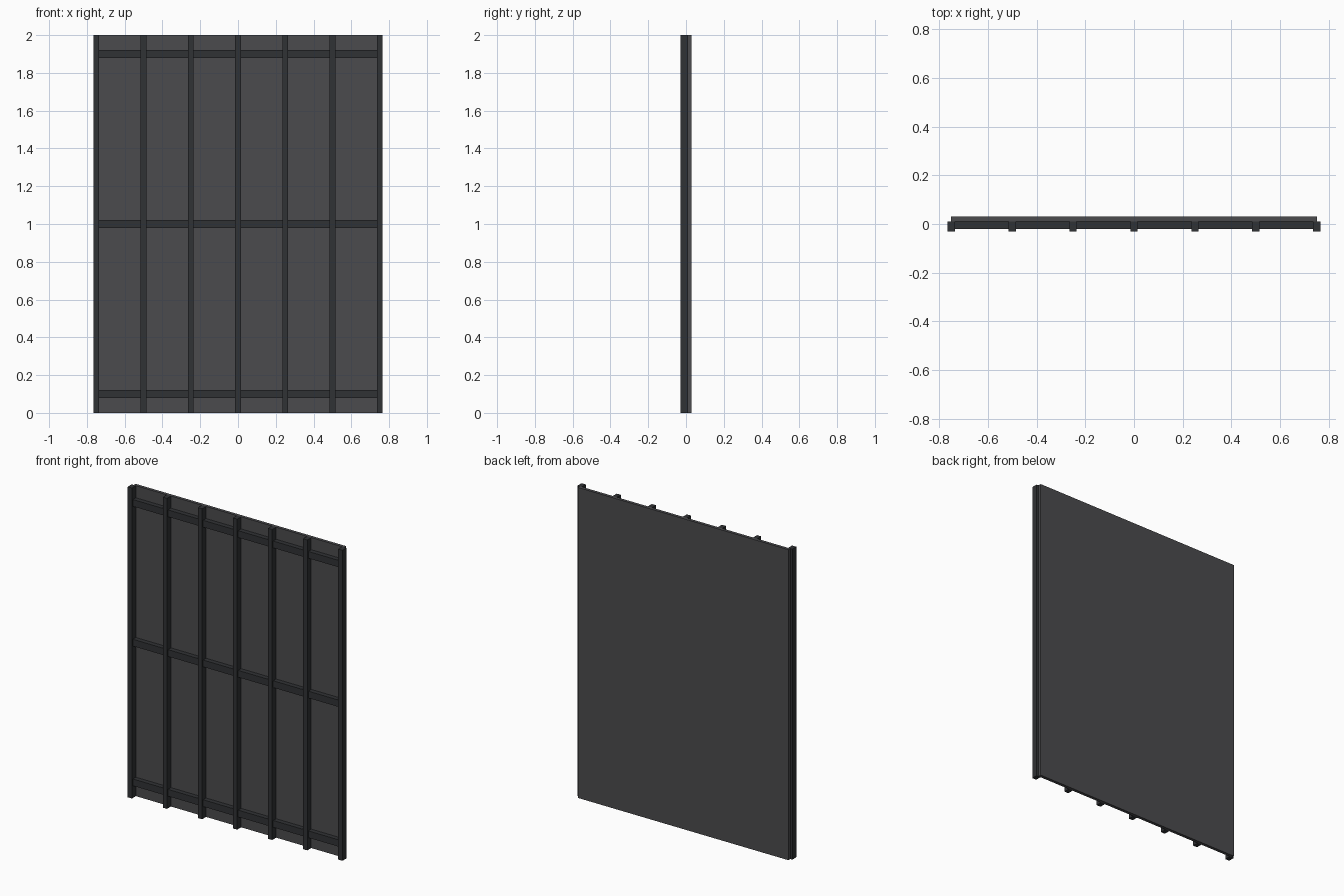
import bpy

if "Cube" in bpy.data.objects:
    bpy.data.objects.remove(bpy.data.objects["Cube"])


def material(name, color):
    mat = bpy.data.materials.new(name)
    mat.diffuse_color = (*color, 1)
    mat.use_nodes = True
    mat.node_tree.nodes["Principled BSDF"].inputs["Base Color"].default_value = mat.diffuse_color
    return mat


def box(name, x, y, z, mat):
    """Box from (min, max) ranges on each axis."""
    spans = (x, y, z)
    bpy.ops.mesh.primitive_cube_add(size=1, location=[(a + b) / 2 for a, b in spans])
    obj = bpy.context.object
    obj.name = name
    obj.scale = [b - a for a, b in spans]
    bpy.ops.object.transform_apply(location=False, rotation=False, scale=True)
    obj.data.materials.append(mat)
    return obj


sheet_mat = material("dark_grey_sheet", (0.07, 0.07, 0.075))
frame_mat = material("charcoal_frame", (0.03, 0.032, 0.035))

# Flat backing sheet
box("panel_sheet", (-0.75, 0.75), (0.01, 0.03), (0, 2), sheet_mat)

# Upright ribs; the outer two overhang the sheet edges
for i in range(7):
    x = -0.75 + 0.25 * i
    box(f"vertical_rib_{i + 1}", (x - 0.015, x + 0.015), (-0.03, 0.01), (0, 2), frame_mat)

# Cross rails, slightly shallower than the ribs
for label, z in (("bottom", 0.1), ("middle", 1.0), ("top", 1.9)):
    box(f"{label}_rail", (-0.75, 0.75), (-0.02, 0.01), (z - 0.022, z + 0.022), frame_mat)
